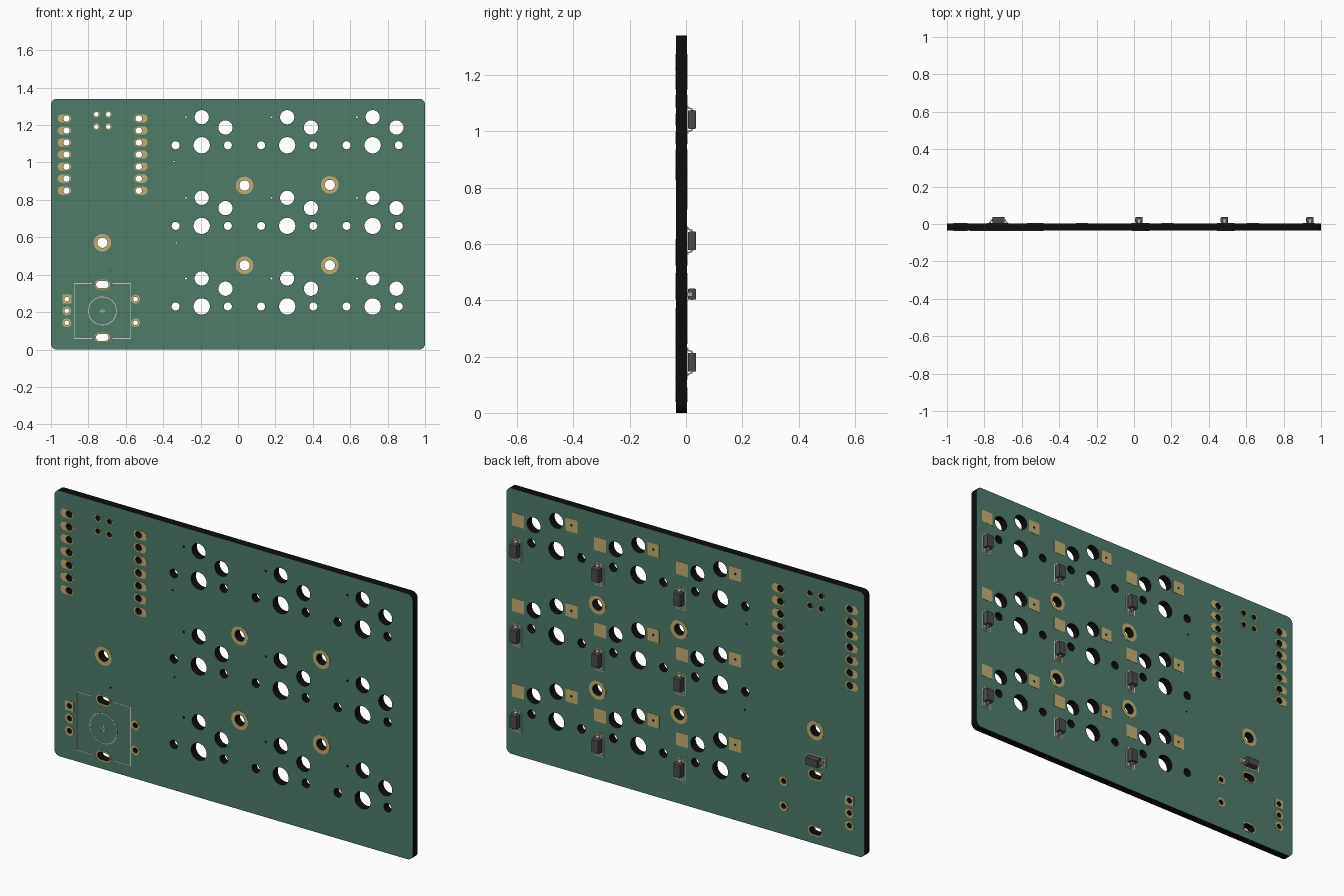
import bpy, bmesh
from math import cos, sin, pi
from mathutils import Matrix

if "Cube" in bpy.data.objects:
    bpy.data.objects.remove(bpy.data.objects["Cube"])

FRONT, BACK, FILM = -0.0355, 0.004, 0.0014


def material(name, rgb):
    m = bpy.data.materials.new(name)
    m.diffuse_color = (*rgb, 1)
    m.use_nodes = True
    m.node_tree.nodes["Principled BSDF"].inputs["Base Color"].default_value = m.diffuse_color
    return m


GREEN = material("solder_mask_green", (0.078, 0.2, 0.141))
BLACK = material("core_black", (0.004, 0.004, 0.004))
GOLD = material("pad_gold", (0.55, 0.43, 0.17))
WHITE = material("marking_white", (0.7, 0.72, 0.7))
DARK = material("diode_grey", (0.07, 0.07, 0.07))
METAL = material("lead_metal", (0.45, 0.45, 0.45))


def rrect(cx, cz, hw, hh, r, n=5):
    """Rounded rectangle outline; becomes a slot or circle at full radius."""
    pts = []
    for k, (sx, sz) in enumerate([(1, 1), (-1, 1), (-1, -1), (1, -1)]):
        for i in range(n + 1):
            a = (k + i / n) * pi / 2
            p = (cx + sx * (hw - r) + r * cos(a), cz + sz * (hh - r) + r * sin(a))
            if not pts or max(abs(p[0] - pts[-1][0]), abs(p[1] - pts[-1][1])) > 1e-4:
                pts.append(p)
    if max(abs(pts[0][0] - pts[-1][0]), abs(pts[0][1] - pts[-1][1])) < 1e-4:
        pts.pop()
    return pts


def circle(cx, cz, r, n=8):
    return rrect(cx, cz, r, r, r, n)


def rect(cx, cz, hw, hh):
    return [(cx + hw, cz + hh), (cx - hw, cz + hh), (cx - hw, cz - hh), (cx + hw, cz - hh)]


def plate(name, outlines, y0, y1, mat, edge_mat=None):
    """Fill nested outlines in the xz plane and extrude them from y0 to y1."""
    cu = bpy.data.curves.new(name + "_outline", 'CURVE')
    cu.dimensions, cu.fill_mode, cu.extrude = '2D', 'BOTH', (y1 - y0) / 2
    for pts in outlines:
        s = cu.splines.new('POLY')
        s.points.add(len(pts) - 1)
        for p, (x, z) in zip(s.points, pts):
            p.co = (x, z, 0, 1)
        s.use_cyclic_u = True
    tmp = bpy.data.objects.new(name + "_tmp", cu)
    bpy.context.collection.objects.link(tmp)
    dg = bpy.context.evaluated_depsgraph_get()
    me = bpy.data.meshes.new_from_object(tmp.evaluated_get(dg))
    bpy.data.objects.remove(tmp)
    bpy.data.curves.remove(cu)
    me.name = name
    me.transform(Matrix.Translation((0, (y0 + y1) / 2, 0)) @ Matrix.Rotation(pi / 2, 4, 'X'))
    bm = bmesh.new()
    bm.from_mesh(me)
    bmesh.ops.remove_doubles(bm, verts=bm.verts, dist=1e-5)
    bmesh.ops.recalc_face_normals(bm, faces=bm.faces)
    me.materials.clear()
    me.materials.append(mat)
    if edge_mat:
        me.materials.append(edge_mat)
    for f in bm.faces:
        side = abs(f.normal.y) < 0.5
        f.material_index = 1 if side and edge_mat else 0
        f.smooth = side
    bm.to_mesh(me)
    bm.free()
    me.set_sharp_from_angle(angle=0.6)
    ob = bpy.data.objects.new(name, me)
    bpy.context.collection.objects.link(ob)
    return ob


holes, pads, back_pads, front_marks, back_marks = [], [], [], [], []


def plated(hole, pad):
    holes.append(hole)
    pads.extend([pad, hole])


# Switch footprints: 3 x 3 holes, socket pads and diode places
diodes = []
for cx in (-0.194, 0.263, 0.72):
    for cz in (0.23, 0.661, 1.092):
        holes.append(circle(cx, cz, 0.0435, 10))
        for s in (-1, 1):
            holes.append(circle(cx + s * 0.1395, cz, 0.0216))
        holes.append(circle(cx, cz + 0.15, 0.038, 10))
        holes.append(circle(cx + 0.127, cz + 0.095, 0.038, 10))
        via = circle(cx - 0.084, cz + 0.15, 0.005, 3)
        holes.append(via)
        back_pads += [rect(cx - 0.084, cz + 0.15, 0.033, 0.033), via,
                      rect(cx + 0.213, cz + 0.095, 0.033, 0.033)]
        diodes.append((cx + 0.22, cz - 0.05, False))
diodes.append((-0.725, 0.422, True))

# Mounting holes
for x, z in [(0.035, 0.877), (0.491, 0.88), (0.035, 0.45), (0.491, 0.45), (-0.725, 0.571)]:
    plated(circle(x, z, 0.0275), circle(x, z, 0.047))

# Controller pin rows and four small programming holes
for i in range(7):
    z = 1.235 - i * 0.0643
    for x, d in ((-0.917, -0.011), (-0.53, 0.011)):
        plated(circle(x, z, 0.017, 6), rrect(x + d, z, 0.036, 0.022, 0.022, 6))
for x in (-0.757, -0.693):
    for z in (1.257, 1.192):
        plated(circle(x, z, 0.0125, 5), circle(x, z, 0.018, 5))

# Rotary encoder slots and pins
EX, EZ = -0.725, 0.206
for s in (-1, 1):
    z = EZ + s * 0.141
    plated(rrect(EX, z, 0.034, 0.019, 0.019, 6), rrect(EX, z, 0.041, 0.026, 0.026, 6))
for x, z in [(-0.915, 0.206), (-0.915, 0.143), (-0.548, 0.269), (-0.548, 0.143)]:
    plated(circle(x, z, 0.013, 6), circle(x, z, 0.024, 6))
plated(circle(-0.915, 0.269, 0.013, 6), rect(-0.915, 0.269, 0.024, 0.024))

# Loose vias
for x, z in [(-0.34, 1.005), (-0.33, 0.57), (-0.687, 0.422)]:
    holes.append(circle(x, z, 0.004, 3))

# Encoder outline: two brackets, a ring and a cross
t = 0.004
for s in (-1, 1):
    w, h, g = 0.153, 0.149, 0.055
    front_marks.append([(EX + s * a, EZ + b) for a, b in [
        (g, h), (w, h), (w, -h), (g, -h), (g, -h + t), (w - t, -h + t), (w - t, h - t), (g, h - t)]])
front_marks += [circle(EX, EZ, 0.077, 10), circle(EX, EZ, 0.073, 10),
                rect(EX, EZ, 0.015, 0.0018),
                rect(EX, EZ + 0.0095, 0.0018, 0.0055), rect(EX, EZ - 0.0095, 0.0018, 0.0055)]

# Diode solder pads and U-shaped outlines on the back
for x, z, flat in diodes:
    def place(u, v):
        return (x + v, z + u) if flat else (x + u, z + v)
    for s in (-1, 1):
        hw, hh = (0.0115, 0.015) if flat else (0.015, 0.0115)
        px, pz = place(0, s * 0.042)
        back_pads.append(rect(px, pz, hw, hh))
    a, b, c = 0.027, 0.061, 0.042
    back_marks.append([place(u, v) for u, v in [
        (-a, c), (-a, -b), (a, -b), (a, c), (a - t, c), (a - t, t - b), (t - a, t - b), (t - a, c)]])

# Flat layers of the board
plate("circuit_board", [rrect(0, 0.67, 1.0, 0.67, 0.03, 6)] + holes, FRONT, BACK, GREEN, BLACK)
plate("front_pads", pads, FRONT - FILM, FRONT, GOLD)
plate("back_pads", pads + back_pads, BACK, BACK + FILM, GOLD)
plate("front_markings", front_marks, FRONT - FILM, FRONT, WHITE)
plate("back_markings", back_marks, BACK, BACK + FILM, WHITE)


def finish(bm, name, mat):
    bmesh.ops.recalc_face_normals(bm, faces=bm.faces)
    me = bpy.data.meshes.new(name)
    bm.to_mesh(me)
    bm.free()
    me.materials.append(mat)
    return me


# Diode body: three stacked rectangles, widest at the waist
bm = bmesh.new()
rings = [[bm.verts.new((x, y, z)) for x, z in rect(0, 0, hw, hl)]
         for y, hw, hl in [(0.001, 0.0185, 0.032), (0.016, 0.0205, 0.034), (0.031, 0.0185, 0.032)]]
for lo, hi in zip(rings, rings[1:]):
    for i in range(4):
        j = (i + 1) % 4
        bm.faces.new((lo[i], lo[j], hi[j], hi[i]))
bm.faces.new(rings[0])
bm.faces.new(rings[-1])
body = finish(bm, "diode_body", DARK)

# Diode leads: bent strip profile, mirrored to both ends
profile = [(0.049, 0), (0.049, 0.004), (0.044, 0.004), (0.04, 0.018),
           (0.03, 0.018), (0.03, 0.014), (0.036, 0.014), (0.04, 0)]
bm = bmesh.new()
for s in (-1, 1):
    f = bm.faces.new([bm.verts.new((-0.008, y, s * z)) for z, y in profile])
    ext = bmesh.ops.extrude_face_region(bm, geom=[f], use_keep_orig=True)
    bmesh.ops.translate(bm, vec=(0.016, 0, 0),
                        verts=[v for v in ext["geom"] if isinstance(v, bmesh.types.BMVert)])
leads = finish(bm, "diode_leads", METAL)

for i, (x, z, flat) in enumerate(diodes, 1):
    for me in (body, leads):
        ob = bpy.data.objects.new(f"{me.name}_{i}", me)
        ob.location = (x, BACK + FILM, z)
        ob.rotation_euler.y = pi / 2 if flat else 0
        bpy.context.collection.objects.link(ob)
